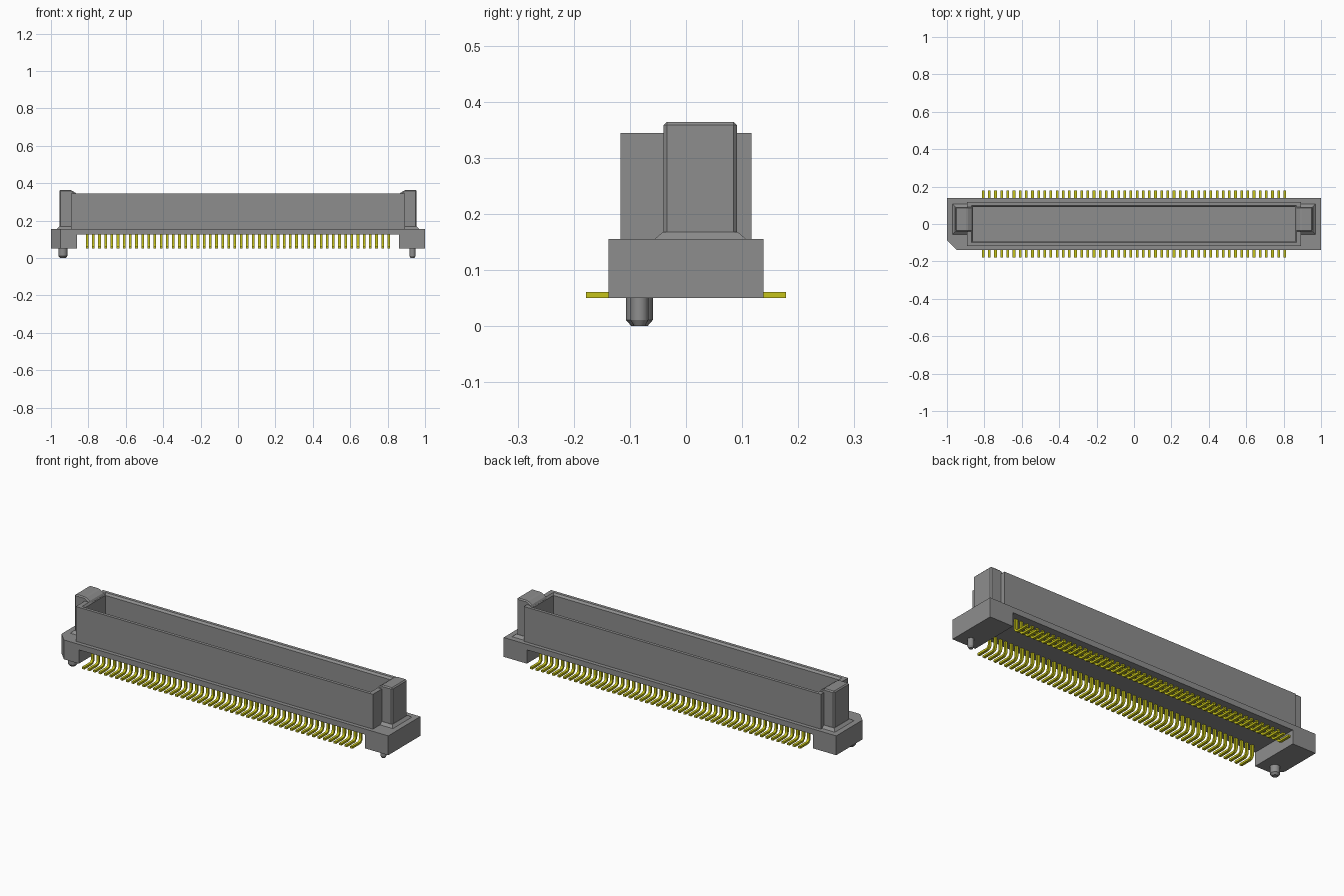
import bpy, bmesh, math

cube = bpy.data.objects.get("Cube")
if cube:
    bpy.data.objects.remove(cube)


def material(name, rgb):
    m = bpy.data.materials.new(name)
    m.use_nodes = True
    m.diffuse_color = (*rgb, 1)
    m.node_tree.nodes["Principled BSDF"].inputs["Base Color"].default_value = (*rgb, 1)
    return m


GREY = material("grey plastic", (0.27, 0.27, 0.27))
GOLD = material("yellow contact metal", (0.56, 0.54, 0.01))


def finish(name, bm, mat):
    bmesh.ops.recalc_face_normals(bm, faces=bm.faces)
    me = bpy.data.meshes.new(name)
    bm.to_mesh(me)
    bm.free()
    me.materials.append(mat)
    ob = bpy.data.objects.new(name, me)
    bpy.context.collection.objects.link(ob)
    return ob


def prism(bm, points, axis, lo, hi):
    """Extrude a closed outline along an axis; remaining axes keep xyz order."""
    def place(p, h):
        c = list(p)
        c.insert("xyz".index(axis), h)
        return c
    face = bm.faces.new([bm.verts.new(place(p, lo)) for p in points])
    new = bmesh.ops.extrude_face_region(bm, geom=[face])["geom"]
    shift = [0, 0, 0]
    shift["xyz".index(axis)] = hi - lo
    bmesh.ops.translate(bm, verts=[v for v in new if isinstance(v, bmesh.types.BMVert)], vec=shift)


def ring(bm, x, y0, y1, z, x0=None):
    a = -x if x0 is None else x0
    return [bm.verts.new(p) for p in ((a, y0, z), (x, y0, z), (x, y1, z), (a, y1, z))]


def loft(bm, loops):
    """Skin successive four-cornered loops and cap both ends."""
    for a, b in zip(loops, loops[1:]):
        for i in range(4):
            j = (i + 1) % 4
            bm.faces.new((a[i], a[j], b[j], b[i]))
    bm.faces.new(loops[0])
    bm.faces.new(loops[-1])


# Base plate with one keyed corner, raised in the middle by the end feet
W, D, FOOT, UNDER, DECK = 1.0, 0.138, 0.05, 0.125, 0.155
key = 0.05
bm = bmesh.new()
prism(bm, [(-0.86, -D), (0.86, -D), (0.86, D), (-0.86, D)], "z", UNDER, DECK)
finish("base_plate", bm, GREY)

bm = bmesh.new()
prism(bm, [(0.86, -D), (W, -D), (W, D), (0.86, D)], "z", FOOT, DECK)
finish("left_end_foot", bm, GREY)

bm = bmesh.new()
prism(bm, [(-0.86, -D), (key - W, -D), (-W, key - D), (-W, D), (-0.86, D)], "z", FOOT, DECK)
finish("right_end_foot", bm, GREY)

# Open shroud: outer wall, rim, chamfered mouth, cavity walls and floor
bm = bmesh.new()
loft(bm, [ring(bm, x, -y, y, z) for x, y, z in (
    (0.893, 0.117, DECK), (0.893, 0.117, 0.344), (0.868, 0.1, 0.344),
    (0.86, 0.09, 0.334), (0.86, 0.09, 0.16))])
finish("shroud", bm, GREY)

# End guide posts with sloped lead-in and flared collar
for side, s in (("left", 1), ("right", -1)):
    bm = bmesh.new()
    outline = [(0.87, DECK), (0.955, DECK), (0.955, 0.364), (0.893, 0.364), (0.863, 0.345)]
    outline = [(0.862, 0.335) if i == 5 else p for i, p in enumerate(outline)]
    # outline lies in x-z, extruded across y
    prism(bm, [(s * x, z) for x, z in outline], "y", -0.04, 0.091)
    post = finish(side + "_guide_post", bm, GREY)
    bev = post.modifiers.new("edge chamfer", "BEVEL")
    bev.width = 0.006
    bev.segments = 1

    bm = bmesh.new()
    loft(bm, [ring(bm, s * 0.97, -0.056, 0.107, DECK, s * 0.88),
              ring(bm, s * 0.956, -0.041, 0.092, 0.168, s * 0.88)])
    finish(side + "_post_collar", bm, GREY)

# Locating pegs with tapered tips, different diameters for keying
for name, x, r in (("right_locating_peg", -0.936, 0.024), ("left_locating_peg", 0.933, 0.016)):
    bm = bmesh.new()
    for r0, r1, z0, z1 in ((r * 0.6, r, 0, 0.011), (r, r, 0.011, 0.055)):
        cone = bmesh.ops.create_cone(bm, cap_ends=True, segments=16, radius1=r0, radius2=r1, depth=z1 - z0)
        bmesh.ops.translate(bm, verts=cone["verts"], vec=(x, -0.083, (z0 + z1) / 2))
    bmesh.ops.remove_doubles(bm, verts=bm.verts, dist=1e-5)
    peg = finish(name, bm, GREY)
    bpy.ops.object.select_all(action="DESELECT")
    peg.select_set(True)
    bpy.context.view_layer.objects.active = peg
    bpy.ops.object.shade_smooth_by_angle(angle=math.radians(30))

# Gull-wing contacts: vertical leg, rounded bend and flat solder foot
COUNT, SPAN, HALF, THICK, BEND = 50, 0.806, 0.007, 0.011, 0.026
LEG = 0.09
arc = [math.radians(a) for a in (0, 30, 60, 90)]


def bend(radius):
    cy, cz = LEG + BEND, FOOT + BEND
    return [(cy - radius * math.cos(a), cz - radius * math.sin(a)) for a in arc]


profile = [(LEG, 0.13)] + bend(BEND) + [(0.178, FOOT), (0.178, FOOT + THICK)]
profile += bend(BEND - THICK)[::-1] + [(LEG + THICK, 0.13)]
for side, s in (("back", 1), ("front", -1)):
    bm = bmesh.new()
    for i in range(COUNT):
        x = -SPAN + 2 * SPAN * i / (COUNT - 1)
        prism(bm, [(s * y, z) for y, z in profile], "x", x - HALF, x + HALF)
    finish(side + "_contacts", bm, GOLD)
